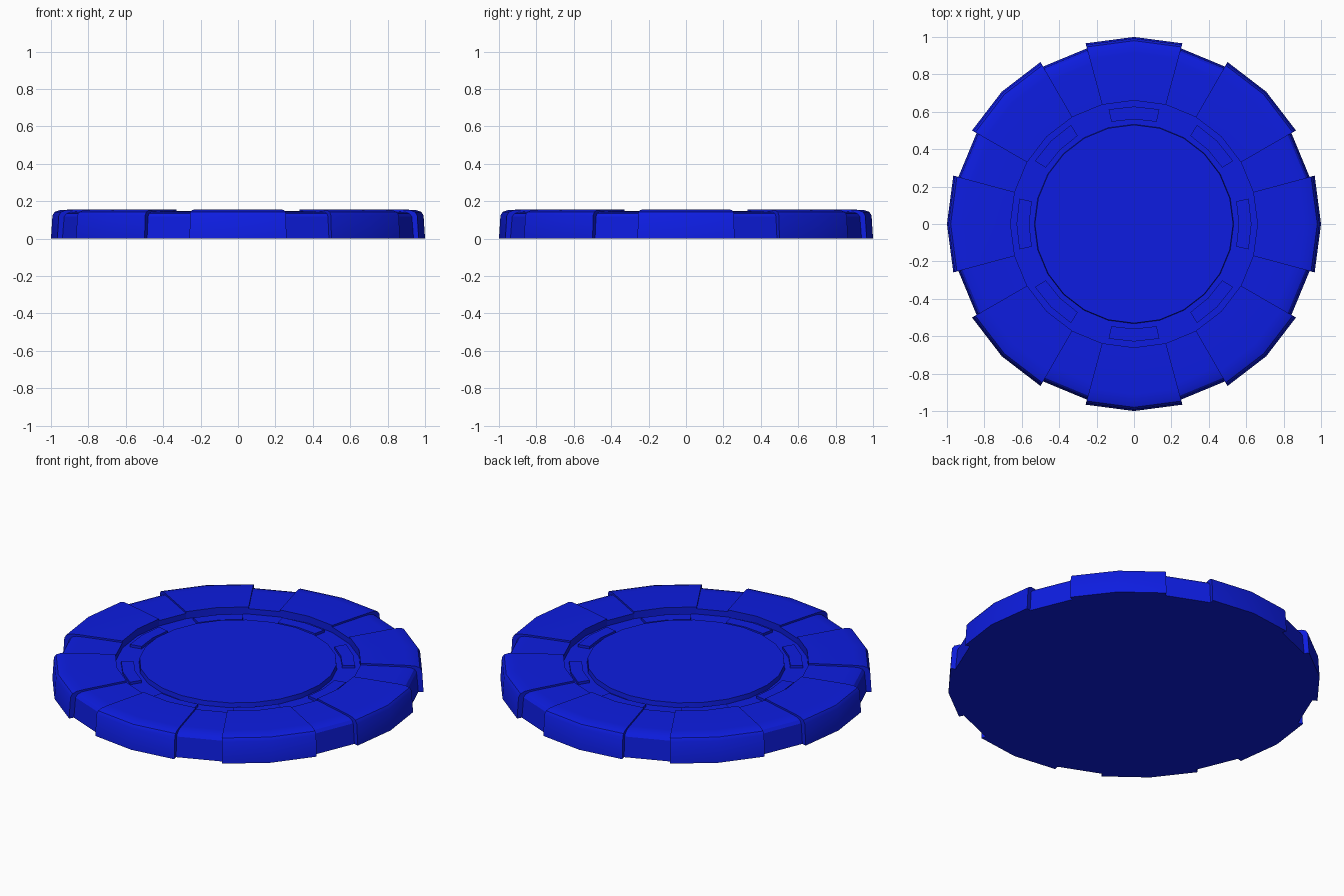
import bpy, bmesh
from math import sin, cos, radians

if "Cube" in bpy.data.objects:
    bpy.data.objects.remove(bpy.data.objects["Cube"])

blue = bpy.data.materials.new("blue")
blue.diffuse_color = (0.004, 0.012, 0.75, 1)
blue.use_nodes = True
blue.node_tree.nodes["Principled BSDF"].inputs["Base Color"].default_value = blue.diffuse_color

# Shared middle: flat disc and the recessed ring around it
MIDDLE = [(0, 0.142), (0.53, 0.142), (0.533, 0.115), (0.66, 0.115)]
# Rim profiles (radius, height): raised pads and the lower gaps between them
RAISED = MIDDLE + [(0.66, 0.157), (0.91, 0.155), (0.955, 0.152), (0.98, 0.143),
                   (0.992, 0.125), (1.0, 0), (0, 0)]
GAP = MIDDLE + [(0.66, 0.147), (0.88, 0.145), (0.925, 0.143), (0.95, 0.134),
                (0.962, 0.118), (0.972, 0), (0, 0)]


def pt(p, deg):
    a = radians(deg)
    return (p[0] * cos(a), p[0] * sin(a), p[1])


def add_face(bm, pts):
    """Add a face, dropping repeated points and skipping empty faces."""
    out = []
    for p in pts:
        if all(sum((a - b) ** 2 for a, b in zip(p, q)) > 1e-10 for q in out):
            out.append(p)
    if len(out) > 2:
        bm.faces.new([bm.verts.new(p) for p in out])


def finish(bm, name):
    bmesh.ops.remove_doubles(bm, verts=bm.verts, dist=1e-5)
    bmesh.ops.recalc_face_normals(bm, faces=bm.faces)
    me = bpy.data.meshes.new(name)
    bm.to_mesh(me)
    bm.free()
    ob = bpy.data.objects.new(name, me)
    bpy.context.collection.objects.link(ob)
    me.materials.append(blue)
    bpy.ops.object.select_all(action='DESELECT')
    ob.select_set(True)
    bpy.context.view_layer.objects.active = ob
    bpy.ops.object.shade_smooth_by_angle(angle=radians(30))
    return ob


# Chip body: 24 slices, in the repeating order raised, raised, gap
bm = bmesh.new()
for i in range(24):
    a, b = -15 + 15 * i, 15 * i
    prof = GAP if i % 3 == 2 else RAISED
    for p, q in zip(prof, prof[1:]):
        add_face(bm, [pt(p, a), pt(q, a), pt(q, b), pt(p, b)])
    # Step walls on both sides of each gap
    if prof is GAP:
        for ang in (a, b):
            for j in range(3, len(GAP) - 1):
                add_face(bm, [pt(GAP[j], ang), pt(GAP[j + 1], ang),
                              pt(RAISED[j + 1], ang), pt(RAISED[j], ang)])
finish(bm, "chip_body")

# Small raised blocks in the recessed ring, one beside each pad
BLOCK = [(0.56, 0.115), (0.56, 0.13), (0.628, 0.13), (0.628, 0.115)]
bm = bmesh.new()
for k in range(8):
    angles = [45 * k - 12.5, 45 * k, 45 * k + 12.5]
    for a, b in zip(angles, angles[1:]):
        for p, q in zip(BLOCK, BLOCK[1:]):
            add_face(bm, [pt(p, a), pt(q, a), pt(q, b), pt(p, b)])
    for a in (angles[0], angles[-1]):
        add_face(bm, [pt(p, a) for p in BLOCK])
    # Underside resting on the ring floor
    for a, b in zip(angles, angles[1:]):
        add_face(bm, [pt(BLOCK[0], a), pt(BLOCK[3], a), pt(BLOCK[3], b), pt(BLOCK[0], b)])
finish(bm, "ring_blocks")
